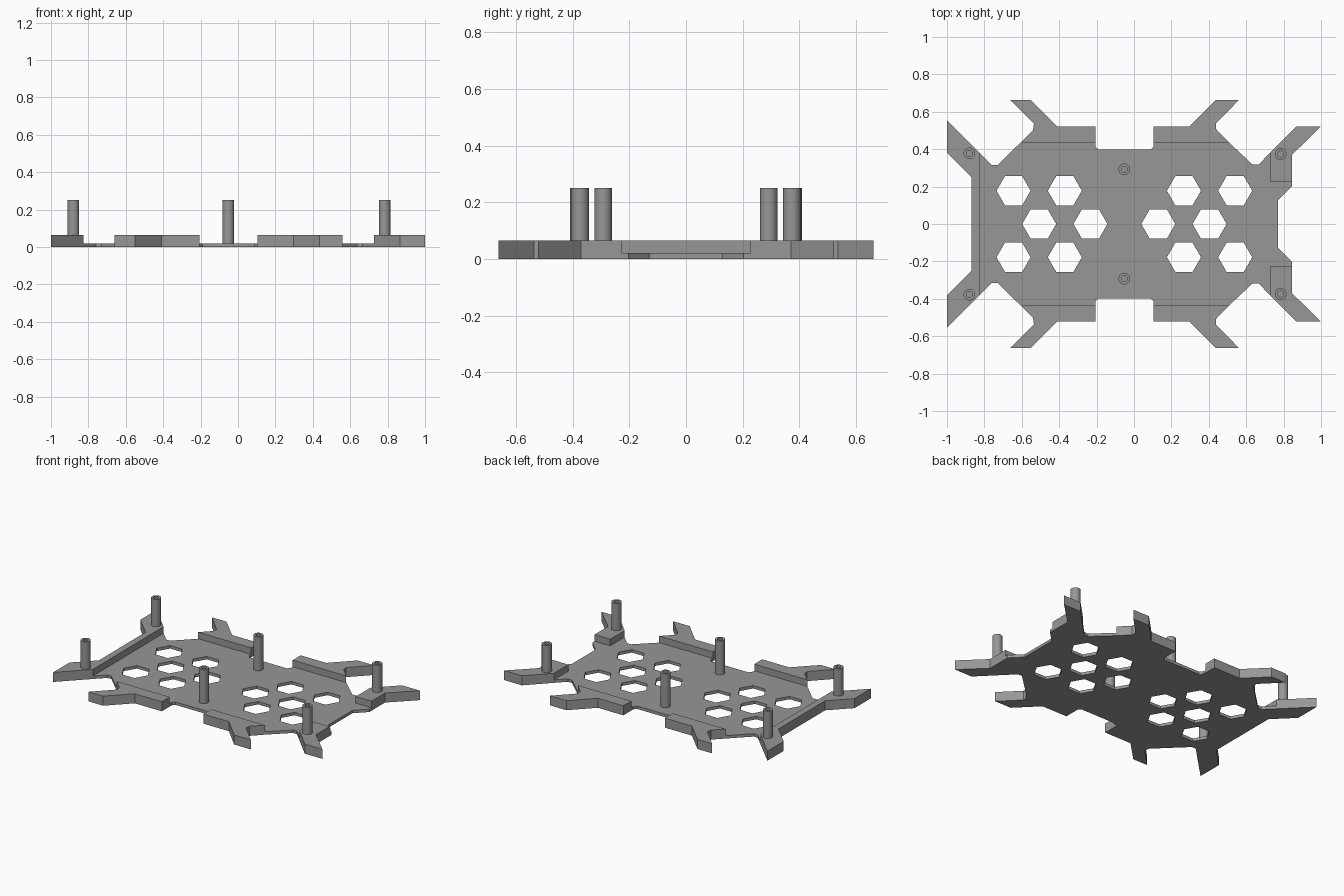
import bpy, bmesh, math
from mathutils import Matrix, Vector

cube = bpy.data.objects.get("Cube")
if cube:
    bpy.data.objects.remove(cube, do_unlink=True)

PLATE, RAIL, TOP = 0.02, 0.065, 0.25

grey = bpy.data.materials.new("mid_grey")
grey.use_nodes = True
grey.diffuse_color = (0.31, 0.31, 0.31, 1)
grey.node_tree.nodes["Principled BSDF"].inputs["Base Color"].default_value = grey.diffuse_color


def finish(name, bm):
    bmesh.ops.recalc_face_normals(bm, faces=bm.faces)
    mesh = bpy.data.meshes.new(name)
    bm.to_mesh(mesh)
    bm.free()
    mesh.materials.append(grey)
    obj = bpy.data.objects.new(name, mesh)
    bpy.context.collection.objects.link(obj)
    return obj


def flip(points):
    return [(x, -y) for x, y in reversed(points)]


def slab(name, points, height):
    """Extrude a closed outline up from the ground."""
    bm = bmesh.new()
    face = bm.faces.new([bm.verts.new((x, y, 0)) for x, y in points])
    grown = bmesh.ops.extrude_face_region(bm, geom=[face])["geom"]
    verts = [v for v in grown if isinstance(v, bmesh.types.BMVert)]
    bmesh.ops.translate(bm, verts=verts, vec=(0, 0, height))
    return finish(name, bm)


def post(name, x, y, floor):
    """Hollow round standoff, closed at its floor."""
    outer, inner = 0.031, 0.016
    profile = [(outer, floor), (outer, TOP), (inner, TOP), (inner, floor + 0.002), (0, floor + 0.002)]
    bm = bmesh.new()
    verts = [bm.verts.new((r, 0, z)) for r, z in profile]
    edges = [bm.edges.new(pair) for pair in zip(verts, verts[1:])]
    bmesh.ops.spin(bm, geom=verts + edges, cent=(0, 0, 0), axis=(0, 0, 1),
                   angle=math.tau, steps=32)
    bmesh.ops.remove_doubles(bm, verts=bm.verts, dist=0.0001)
    bmesh.ops.translate(bm, verts=bm.verts, vec=(x, y, 0))
    obj = finish(name, bm)
    bpy.ops.object.select_all(action='DESELECT')
    obj.select_set(True)
    bpy.context.view_layer.objects.active = obj
    bpy.ops.object.shade_smooth_by_angle(angle=math.radians(40))


# Thin base plate, back half of the outline then mirrored
half = [(-0.825, 0.38), (-0.76, 0.315), (-0.73, 0.315), (-0.605, 0.437),
        (-0.207, 0.437), (-0.207, 0.415), (-0.19, 0.397), (0.088, 0.397),
        (0.105, 0.415), (0.105, 0.437), (0.507, 0.437), (0.635, 0.317),
        (0.665, 0.317), (0.727, 0.38), (0.727, 0.225), (0.845, 0.225),
        (0.845, 0.203), (0.77, 0.128)]
plate = slab("base_plate", half + flip(half), PLATE)

# Hexagonal openings: two mirrored clusters
bm = bmesh.new()
centres = []
for side, shift in ((-1, -0.103), (1, 0)):
    near = 0.13 - shift
    for i in range(4):
        x = side * (near + i * 0.137)
        centres += [(x, y) for y in ((-0.178, 0.178) if i % 2 else (0,))]
for x, y in centres:
    bmesh.ops.create_cone(bm, cap_ends=True, segments=6, radius1=0.091, radius2=0.091,
                          depth=0.2, matrix=Matrix.Translation((x, y, 0))
                          @ Matrix.Rotation(math.pi / 6, 4, 'Z'))
# Turn each prism so that corners point along x
for v in bm.verts:
    cx, cy = min(centres, key=lambda c: (v.co.xy - Vector(c)).length)
    angle = round(math.atan2(v.co.y - cy, v.co.x - cx) / (math.pi / 3) - 0.01) * math.pi / 3
    v.co.x, v.co.y = cx + 0.091 * math.cos(angle), cy + 0.091 * math.sin(angle)
cutter = finish("hex_cutter", bm)
cutter.hide_render = True
cut = plate.modifiers.new("hex_holes", 'BOOLEAN')
cut.operation, cut.solver, cut.object = 'DIFFERENCE', 'EXACT', cutter
bpy.context.view_layer.objects.active = plate
bpy.ops.object.modifier_apply(modifier=cut.name)
bpy.data.objects.remove(cutter, do_unlink=True)

# Raised end rail with its two diagonal arms
rail = [(-0.87, 0.25), (-1, 0.38), (-1, 0.555), (-0.825, 0.38)]
slab("end_rail", rail + flip(rail), RAIL)

# Raised edge brackets and corner lugs, each with an arm
right_bracket = [(-0.605, 0.437), (-0.54, 0.502), (-0.535, 0.535), (-0.66, 0.662),
                 (-0.55, 0.662), (-0.41, 0.522), (-0.207, 0.522), (-0.207, 0.437)]
left_bracket = [(0.105, 0.437), (0.105, 0.522), (0.297, 0.522), (0.435, 0.662),
                (0.56, 0.662), (0.437, 0.537), (0.44, 0.505), (0.507, 0.437)]
lug = [(0.727, 0.225), (0.727, 0.38), (0.867, 0.522), (1, 0.522), (0.845, 0.37), (0.845, 0.225)]
for part, points in (("right_edge_bracket", right_bracket),
                     ("left_edge_bracket", left_bracket), ("corner_lug", lug)):
    slab("back_" + part, points, RAIL)
    slab("front_" + part, flip(points), RAIL)

# Standoff posts
for end, sign in (("back", 1), ("front", -1)):
    post(end + "_right_post", -0.88, sign * 0.378, RAIL)
    post(end + "_middle_post", -0.052, sign * 0.292, PLATE)
    post(end + "_left_post", 0.784, sign * 0.374, RAIL)
